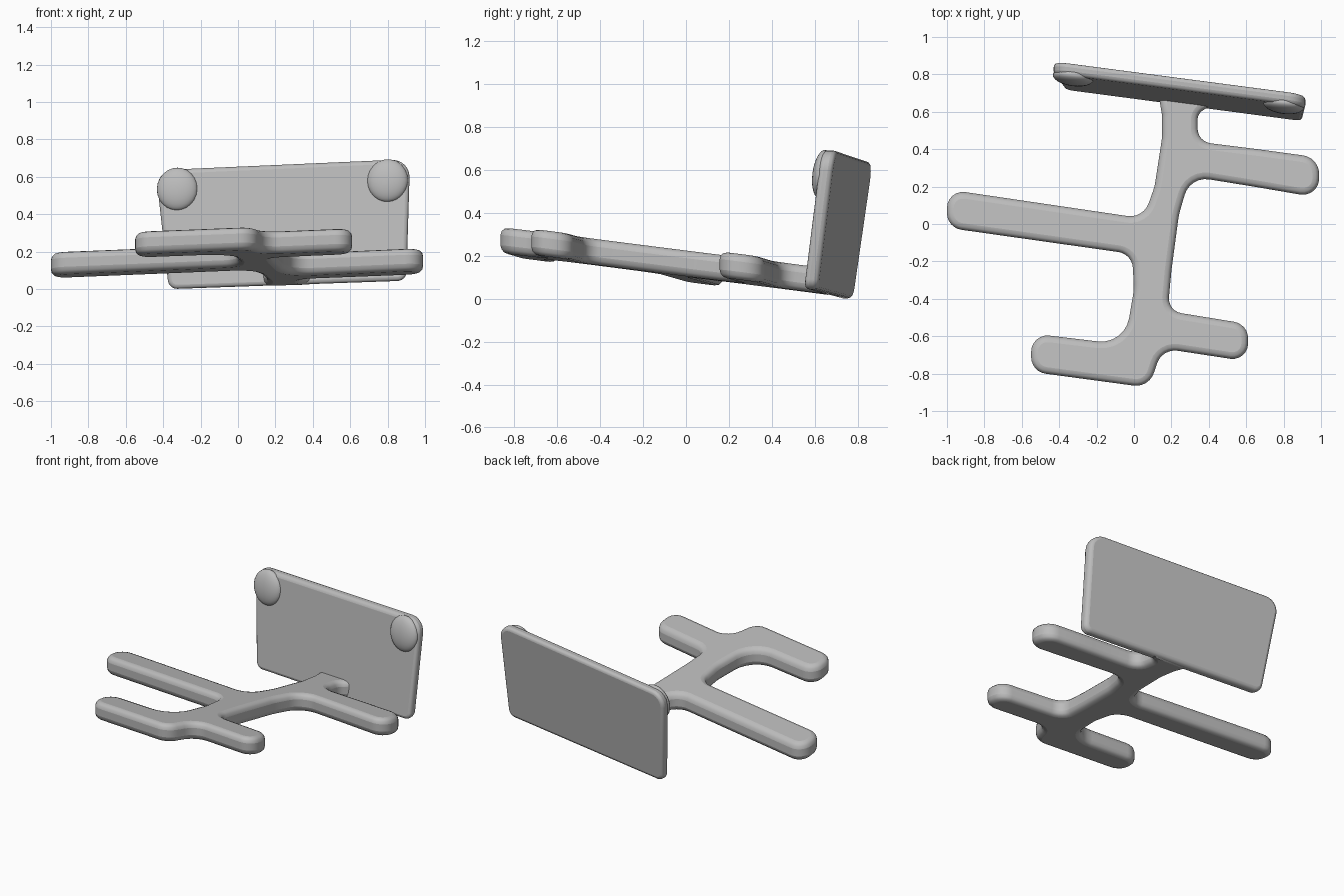
import bpy, bmesh, math
from mathutils import Vector

cube = bpy.data.objects.get("Cube")
if cube:
    bpy.data.objects.remove(cube, do_unlink=True)

grey = bpy.data.materials.new("plain grey")
grey.use_nodes = True
colour = (0.5, 0.5, 0.5, 1)
grey.diffuse_color = colour
grey.node_tree.nodes["Principled BSDF"].inputs["Base Color"].default_value = colour


def rounded(corners, steps=6):
    """Outline with every (x, y, radius) corner replaced by a fillet."""
    pts = []
    for i, (x, y, r) in enumerate(corners):
        p = Vector((x, y))
        a = Vector(corners[i - 1][:2]) - p
        b = Vector(corners[(i + 1) % len(corners)][:2]) - p
        half = a.angle(b) / 2
        if r == 0 or half > 1.5:
            pts.append(p)
            continue
        cut = min(r / math.tan(half), a.length * 0.48, b.length * 0.48)
        r = cut * math.tan(half)
        a.normalize()
        b.normalize()
        centre = p + (a + b).normalized() * r / math.sin(half)
        start = p + a * cut - centre
        sweep = start.angle_signed(p + b * cut - centre)
        for k in range(steps + 1):
            t = -sweep * k / steps
            pts.append(centre + Vector((start.x * math.cos(t) - start.y * math.sin(t),
                                        start.x * math.sin(t) + start.y * math.cos(t))))
    return pts


def finish(obj):
    obj.data.materials.append(grey)
    bpy.ops.object.select_all(action="DESELECT")
    obj.select_set(True)
    bpy.context.view_layer.objects.active = obj
    bpy.ops.object.shade_smooth_by_angle(angle=math.radians(35))


def slab(name, corners, place, depth, bevel):
    """Extrude a filleted outline between two layers and soften its rims."""
    bm = bmesh.new()
    pts = rounded(corners)
    low, high = [[bm.verts.new(place(p.x, p.y, d)) for p in pts] for d in (0, depth)]
    bm.faces.new(low[::-1])
    bm.faces.new(high)
    n = len(pts)
    for i in range(n):
        j = (i + 1) % n
        bm.faces.new((low[i], low[j], high[j], high[i]))
    bmesh.ops.recalc_face_normals(bm, faces=bm.faces)
    mesh = bpy.data.meshes.new(name)
    bm.to_mesh(mesh)
    bm.free()
    obj = bpy.data.objects.new(name, mesh)
    bpy.context.collection.objects.link(obj)
    finish(obj)
    mod = obj.modifiers.new("soft rim", "BEVEL")
    mod.width = bevel
    mod.segments = 3
    mod.limit_method = "ANGLE"
    mod.angle_limit = math.radians(50)
    mod.use_clamp_overlap = False
    return obj


# Branching frame: spine with two arms on each side, sloping up to the front
frame = [
    (0.13, 0.70, 0), (0.15, 0.58, 0.1), (0.15, 0.46, 0.3), (0.11, 0.20, 0.3),
    (0.05, 0.03, 0.12),                                     # long left arm
    (-1.0, 0.185, 0.09), (-1.0, -0.02, 0.09), (-0.01, -0.16, 0.09),
    (0.0, -0.35, 0.3), (-0.05, -0.645, 0.16),               # front left arm
    (-0.55, -0.585, 0.09), (-0.55, -0.79, 0.09),
    (0.08, -0.875, 0.10), (0.15, -0.665, 0.10),             # front right arm
    (0.61, -0.735, 0.09), (0.61, -0.535, 0.09), (0.18, -0.465, 0.08),
    (0.20, -0.25, 0.3), (0.24, 0.05, 0.4), (0.30, 0.255, 0.12),
    (0.64, 0.20, 0.3), (0.99, 0.14, 0.10),                  # back right arm
    (0.99, 0.355, 0.10), (0.66, 0.40, 0.3), (0.34, 0.44, 0.08),
    (0.34, 0.59, 0.06), (0.42, 0.64, 0), (0.40, 0.68, 0),
]
slab("branching_frame", frame,
     lambda x, y, d: (x, y, 0.10 - 0.13 * y + 0.022 * x + d), 0.12, 0.036)


# Upright panel, leaning back and turned slightly
def on_panel(x, z, d):
    return (x, 0.73 - 0.137 * x + 0.13 * z - d, z)


panel = [(-0.37, 0.0, 0.05), (0.90, 0.045, 0.05), (0.92, 0.695, 0.09), (-0.44, 0.635, 0.09)]
slab("back_panel", panel, on_panel, 0.065, 0.022)

# Shallow pads on the upper front corners of the panel
for name, x, z in (("right_corner_pad", -0.325, 0.535), ("left_corner_pad", 0.80, 0.58)):
    bpy.ops.mesh.primitive_uv_sphere_add(segments=24, ring_count=12, radius=1,
                                         location=on_panel(x, z, 0.06),
                                         rotation=(-0.13, 0, -0.136))
    pad = bpy.context.object
    pad.name = name
    pad.scale = (0.11, 0.045, 0.115)
    finish(pad)
